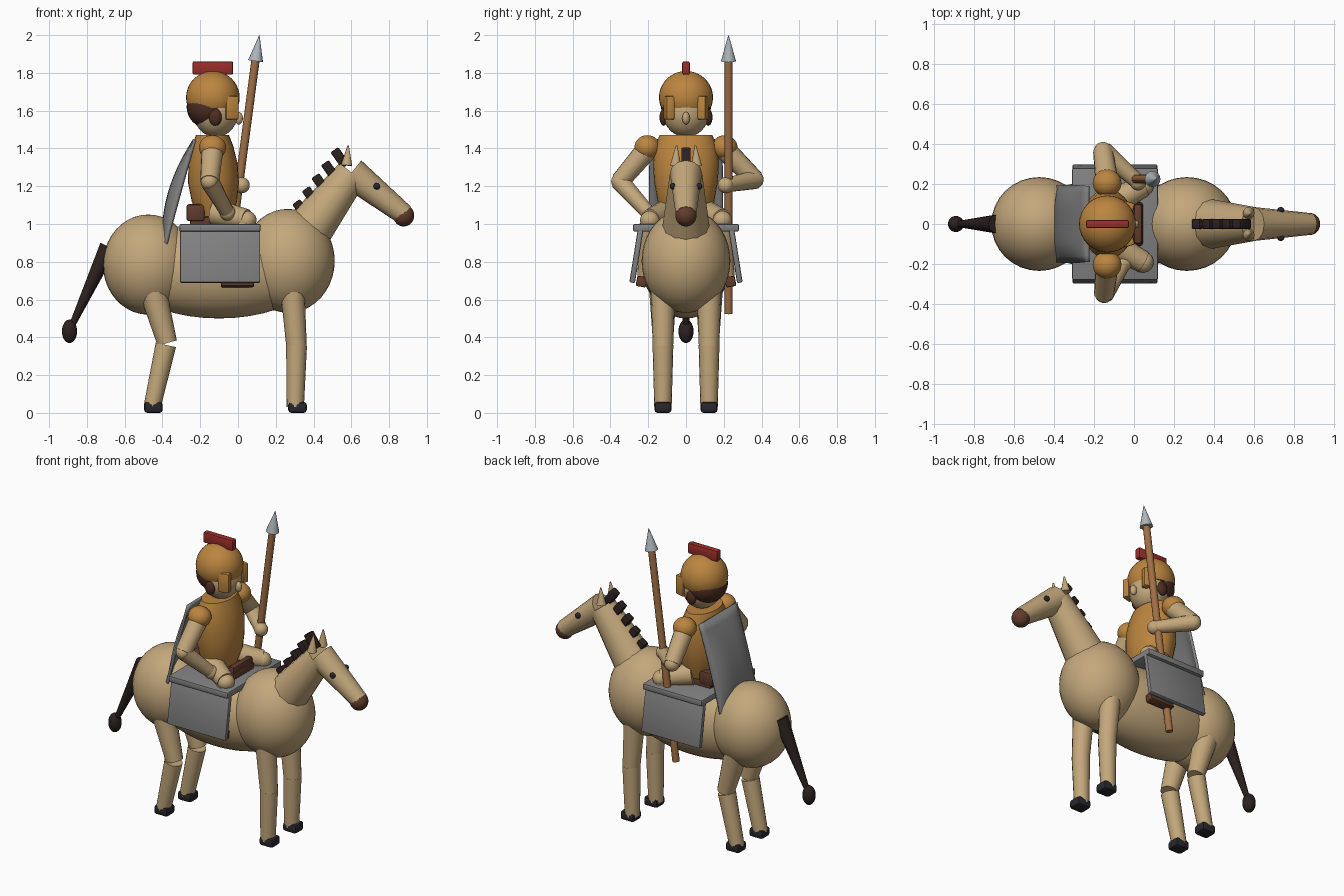
import bpy, bmesh, math
from mathutils import Vector

cube = bpy.data.objects.get("Cube")
if cube:
    bpy.data.objects.remove(cube, do_unlink=True)


def material(name, rgb):
    m = bpy.data.materials.new(name)
    m.use_nodes = True
    m.diffuse_color = (*rgb, 1)
    bsdf = next(n for n in m.node_tree.nodes if n.type == 'BSDF_PRINCIPLED')
    bsdf.inputs["Base Color"].default_value = (*rgb, 1)
    return m


TAN = material("tan", (0.55, 0.39, 0.2))
BRONZE = material("bronze", (0.5, 0.235, 0.05))
GREY = material("grey", (0.22, 0.22, 0.22))
STEEL = material("pale steel", (0.42, 0.47, 0.5))
DARK = material("dark brown", (0.025, 0.015, 0.014))
HOOF = material("charcoal", (0.02, 0.02, 0.027))
BROWN = material("leather brown", (0.12, 0.045, 0.025))
HAIR = material("hair brown", (0.075, 0.027, 0.016))
WOOD = material("wood", (0.35, 0.16, 0.06))
RED = material("red", (0.33, 0.027, 0.022))


def finish(name, bm, mat, smooth=True):
    me = bpy.data.meshes.new(name)
    bmesh.ops.recalc_face_normals(bm, faces=bm.faces)
    bm.to_mesh(me)
    bm.free()
    ob = bpy.data.objects.new(name, me)
    bpy.context.collection.objects.link(ob)
    me.materials.append(mat)
    if smooth:
        bpy.ops.object.select_all(action='DESELECT')
        bpy.context.view_layer.objects.active = ob
        ob.select_set(True)
        bpy.ops.object.shade_smooth_by_angle(angle=math.radians(40))
    return ob


def ball(name, mat, pos, radii, cut=None):
    """Ellipsoid; cut = (height, keep_above) trims it with a level plane."""
    bm = bmesh.new()
    bmesh.ops.create_uvsphere(bm, u_segments=32, v_segments=20, radius=1)
    for v in bm.verts:
        v.co = Vector(pos) + Vector(a * b for a, b in zip(v.co, radii))
    if cut:
        r = bmesh.ops.bisect_plane(
            bm, geom=bm.verts[:] + bm.edges[:] + bm.faces[:], plane_co=(0, 0, cut[0]),
            plane_no=(0, 0, 1), clear_inner=cut[1], clear_outer=not cut[1])
        rim = [e for e in r['geom_cut'] if isinstance(e, bmesh.types.BMEdge)]
        bmesh.ops.contextual_create(bm, geom=rim)
    return finish(name, bm, mat)


def limb(name, mat, a, b, r1, r2, sides=16):
    a, b = Vector(a), Vector(b)
    bm = bmesh.new()
    bmesh.ops.create_cone(bm, cap_ends=True, segments=sides, radius1=r1, radius2=r2,
                          depth=(b - a).length)
    q = (b - a).to_track_quat('Z', 'Y')
    for v in bm.verts:
        v.co = q @ v.co + (a + b) / 2
    return finish(name, bm, mat)


def box(name, mat, pos, size, rot=(0, 0, 0), bevel=0.008):
    bm = bmesh.new()
    bmesh.ops.create_cube(bm, size=1)
    for v in bm.verts:
        v.co = Vector(a * b for a, b in zip(v.co, size))
    bmesh.ops.bevel(bm, geom=bm.edges[:], offset=bevel, segments=2, profile=0.5,
                    affect='EDGES')
    ob = finish(name, bm, mat)
    ob.location, ob.rotation_euler = pos, rot
    return ob


# Horse body, neck and head
ball("horse_rump", TAN, (-0.475, 0, 0.785), (0.24, 0.235, 0.265))
ball("horse_chest", TAN, (0.265, 0, 0.805), (0.247, 0.235, 0.275))
ball("horse_barrel", TAN, (-0.1, 0, 0.755), (0.52, 0.22, 0.255))
limb("horse_neck", TAN, (0.385, 0, 0.985), (0.605, 0, 1.27), 0.125, 0.085, 12)
limb("horse_head", TAN, (0.6, 0, 1.27), (0.88, 0, 1.05), 0.085, 0.055, 12)
ball("horse_muzzle", BROWN, (0.877, 0, 1.045), (0.056, 0.056, 0.058))

# Mane tufts climb the back of the neck
for i in range(5):
    t = i / 4
    box(f"mane_tuft_{i + 1}", DARK, (0.33 + 0.21 * t, 0, 1.085 + 0.265 * t),
        (0.05, 0.05, 0.08 + 0.025 * t), (0, math.radians(-35), 0))

# Tail
limb("tail", DARK, (-0.685, 0, 0.88), (-0.88, 0, 0.46), 0.048, 0.016, 12)
ball("tail_tip", DARK, (-0.892, 0, 0.432), (0.04, 0.04, 0.062))

# Paired horse parts: eyes, ears, legs and hooves
for side, s in (("left", 1), ("right", -1)):
    y = 0.122 * s
    ball(f"{side}_horse_eye", HOOF, (0.735, 0.07 * s, 1.2), (0.018, 0.015, 0.018))
    limb(f"{side}_horse_ear", TAN, (0.575, 0.055 * s, 1.31), (0.583, 0.05 * s, 1.415),
         0.03, 0.004, 10)
    limb(f"{side}_front_upper_leg", TAN, (0.285, y, 0.7), (0.31, y, 0.35), 0.066, 0.054)
    limb(f"{side}_front_lower_leg", TAN, (0.31, y, 0.355), (0.303, y, 0.03), 0.055, 0.046)
    limb(f"{side}_rear_upper_leg", TAN, (-0.46, y, 0.68), (-0.375, y, 0.37), 0.075, 0.053)
    limb(f"{side}_rear_lower_leg", TAN, (-0.382, y, 0.36), (-0.455, y, 0.03), 0.055, 0.045)
    for end, x in (("front", 0.315), ("rear", -0.448)):
        box(f"{side}_{end}_hoof", HOOF, (x, y, 0.029), (0.098, 0.09, 0.058), bevel=0.016)

# Saddle plate, side panels and saddle
box("saddle_plate", GREY, (-0.095, 0, 0.98), (0.43, 0.56, 0.04))
for side, s in (("left", 1), ("right", -1)):
    box(f"{side}_side_panel", GREY, (-0.095, 0.262 * s, 0.835), (0.425, 0.03, 0.295),
        (math.radians(9) * s, 0, 0))
box("saddle_seat", BROWN, (-0.105, 0, 1.01), (0.3, 0.22, 0.06), bevel=0.015)
box("saddle_cantle", BROWN, (-0.225, 0, 1.06), (0.095, 0.24, 0.09), bevel=0.012)
box("saddle_pommel", BROWN, (0.02, 0, 1.04), (0.04, 0.2, 0.07), bevel=0.012)

# Rider torso: oval rings stacked upward
bm = bmesh.new()
rings = []
for z, cx, rx, ry in ((1.04, -0.125, 0.09, 0.12), (1.12, -0.125, 0.12, 0.15),
                      (1.22, -0.13, 0.135, 0.168), (1.32, -0.132, 0.13, 0.175),
                      (1.41, -0.134, 0.11, 0.165), (1.47, -0.135, 0.088, 0.14)):
    rings.append([bm.verts.new((cx + rx * math.cos(a), ry * math.sin(a), z))
                  for a in (math.tau * k / 28 for k in range(28))])
for low, high in zip(rings, rings[1:]):
    for k in range(28):
        n = (k + 1) % 28
        bm.faces.new((low[k], low[n], high[n], high[k]))
bm.faces.new(rings[0])
bm.faces.new(rings[-1])
finish("rider_torso", bm, BRONZE)

# Rider head, hair and helmet
ball("rider_head", TAN, (-0.118, 0, 1.59), (0.118, 0.122, 0.13))
ball("rider_hair", HAIR, (-0.155, 0, 1.62), (0.117, 0.132, 0.115), (1.64, False))
ball("rider_nose", TAN, (0.004, 0, 1.56), (0.022, 0.02, 0.033))
ball("helmet_dome", BRONZE, (-0.133, 0, 1.67), (0.142, 0.143, 0.14), (1.615, True))
box("helmet_crest", RED, (-0.133, 0, 1.826), (0.215, 0.04, 0.07))

# Shield slung on the rider's back, a bulging sheet
bm = bmesh.new()
N = 12
grid = []
for i in range(N + 1):
    t = 2 * i / N - 1
    row = []
    for j in range(N + 1):
        s = 2 * j / N - 1
        bulge = 0.055 * (1 - t * t) * (1 - s ** 4)
        row.append(bm.verts.new((-0.31 + 0.08 * t - bulge, 0.19 * s, 1.155 + 0.29 * t)))
    grid.append(row)
for i in range(N):
    for j in range(N):
        bm.faces.new((grid[i][j], grid[i][j + 1], grid[i + 1][j + 1], grid[i + 1][j]))
shield = finish("back_shield", bm, GREY)
solid = shield.modifiers.new("thickness", 'SOLIDIFY')
solid.thickness = 0.018
solid.offset = 0

# Paired rider parts
hands = {1: (0.02, 0.21, 1.205), -1: (-0.055, -0.2, 1.06)}
elbows = {1: (-0.155, 0.365, 1.235), -1: (-0.15, -0.35, 1.225)}
for side, s in (("left", 1), ("right", -1)):
    elbow, hand = elbows[s], hands[s]
    box(f"{side}_cheek_guard", BRONZE, (-0.035, 0.09 * s, 1.615), (0.07, 0.045, 0.125),
        (0, 0, math.radians(-15) * s))
    ball(f"{side}_ear", HAIR, (-0.12, 0.118 * s, 1.565), (0.034, 0.022, 0.045))
    ball(f"{side}_shoulder", BRONZE, (-0.135, 0.205 * s, 1.405), (0.072, 0.068, 0.065))
    limb(f"{side}_upper_arm", TAN, (-0.135, 0.21 * s, 1.39), elbow, 0.058, 0.05)
    ball(f"{side}_elbow", TAN, elbow, (0.046, 0.046, 0.046))
    limb(f"{side}_forearm", TAN, elbow, hand, 0.05, 0.038)
    ball(f"{side}_hand", TAN, hand, (0.042, 0.042, 0.042))
    limb(f"{side}_thigh", TAN, (-0.12, 0.1 * s, 1.06), (0.045, 0.19 * s, 1.025), 0.07, 0.055)
    ball(f"{side}_knee", TAN, (0.045, 0.19 * s, 1.02), (0.053, 0.053, 0.05))
    limb(f"{side}_shin", TAN, (0.04, 0.2 * s, 1.0), (-0.03, 0.225 * s, 0.71), 0.045, 0.033)
    box(f"{side}_boot", BROWN, (-0.003, 0.235 * s, 0.695), (0.175, 0.055, 0.055),
        (math.radians(10) * s, 0, 0))

# Spear
limb("spear_shaft", WOOD, (-0.085, 0.225, 0.525), (0.093, 0.225, 1.87), 0.022, 0.022)
limb("spear_head", STEEL, (0.093, 0.225, 1.862), (0.113, 0.225, 2.0), 0.04, 0.001)
